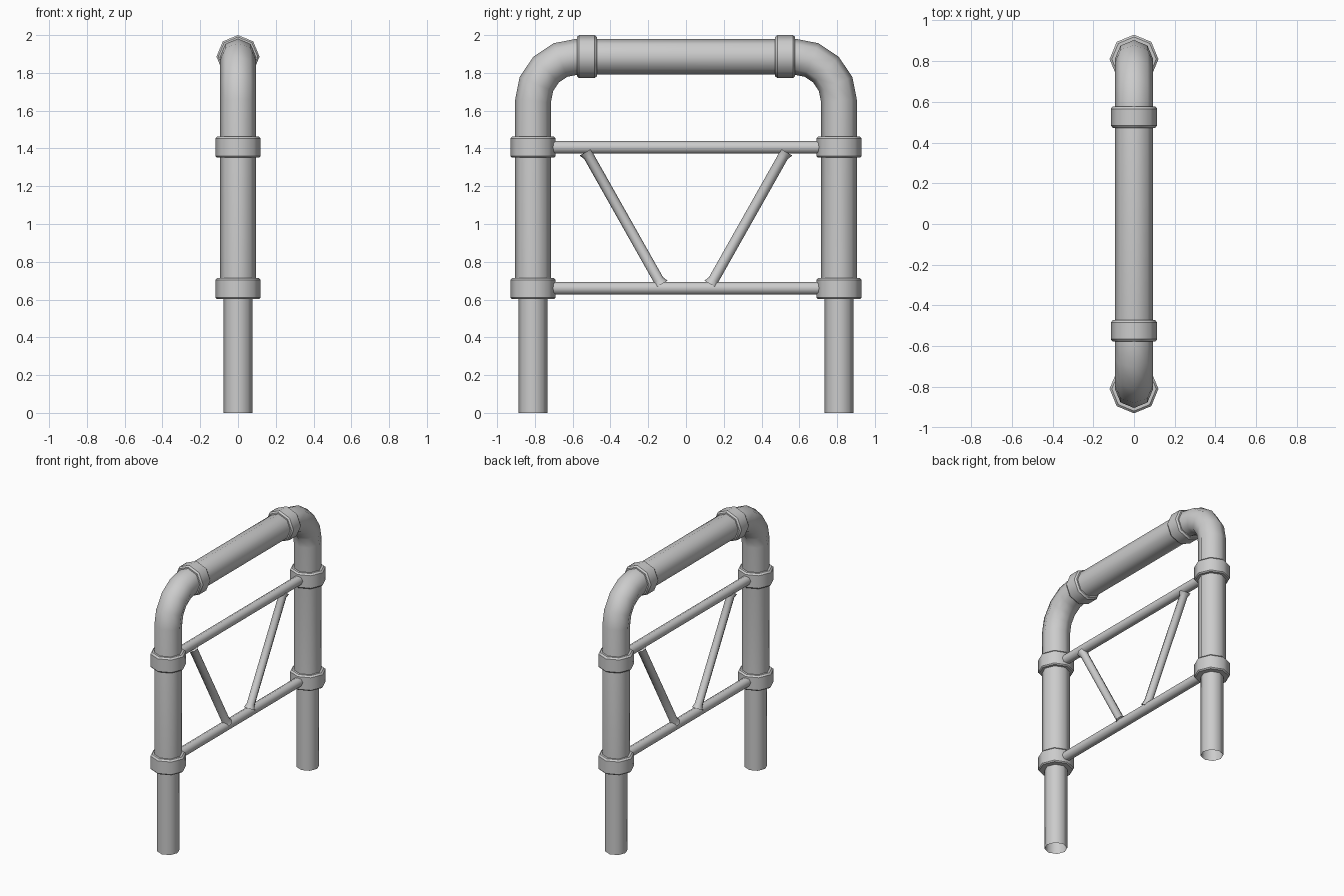
import bpy, bmesh
from math import sin, cos, pi
from mathutils import Vector

if "Cube" in bpy.data.objects:
    bpy.data.objects.remove(bpy.data.objects["Cube"])

SIDES = 8
POST_Y, RAIL_Z = 0.81, 1.886


def tube(name, path, radii, capped=False, crisp=False, mirror=False):
    """Octagonal tube swept along (y, z) points, one radius per point."""
    pts = [Vector((0, y, z)) for y, z in path]
    bm = bmesh.new()
    rings = []
    for i, p in enumerate(pts):
        before = (p - pts[i - 1]).normalized() if i else (pts[1] - p).normalized()
        after = (pts[i + 1] - p).normalized() if i < len(pts) - 1 else before
        t = (before + after).normalized()
        side = Vector((0, -t.z, t.y)) / t.dot(before)   # mitred at bends
        rings.append([bm.verts.new(p + radii[i] * (Vector((1, 0, 0)) * cos(a) + side * sin(a)))
                      for a in (2 * pi * k / SIDES for k in range(SIDES))])
    for r0, r1 in zip(rings, rings[1:]):
        for k in range(SIDES):
            n = (k + 1) % SIDES
            bm.faces.new((r0[k], r0[n], r1[n], r1[k])).smooth = True
    if capped:
        bm.faces.new(rings[0])
        bm.faces.new(rings[-1])
    if crisp:
        for r in rings:
            for k in range(SIDES):
                bm.edges.get((r[k], r[(k + 1) % SIDES])).smooth = False
    bmesh.ops.recalc_face_normals(bm, faces=bm.faces)
    me = bpy.data.meshes.new(name)
    bm.to_mesh(me)
    bm.free()
    ob = bpy.data.objects.new(name, me)
    bpy.context.collection.objects.link(ob)
    if mirror:
        m = ob.modifiers.new("Mirror", "MIRROR")
        m.use_axis = (False, True, False)
        m.use_mirror_merge = False
    return ob


# Main arch: two uprights, rounded elbows and top rail
bend = 0.235
half = [(POST_Y, 0.66)]
for i in range(5):
    a = i * pi / 8
    half.append((POST_Y - bend + bend * cos(a), RAIL_Z - bend + bend * sin(a)))
path = half + [(-y, z) for y, z in reversed(half)]
tube("main_arch", path, [0.094] * len(path))

# Narrower open-ended legs
tube("lower_legs", [(POST_Y, 0), (POST_Y, 0.66)], [0.076] * 2, mirror=True)

# Collars on uprights and top rail
for label, z in (("lower", 0.603), ("upper", 1.352)):
    tube(label + "_collars",
         [(POST_Y, z), (POST_Y, z + 0.008), (POST_Y, z + 0.1), (POST_Y, z + 0.111)],
         [0.113, 0.12, 0.12, 0.109], capped=True, crisp=True, mirror=True)
tube("top_rail_collars", [(y, RAIL_Z) for y in (0.472, 0.484, 0.566, 0.578)],
     [0.104, 0.114, 0.114, 0.104], capped=True, crisp=True, mirror=True)

# Horizontal cross bars
for label, z in (("lower", 0.66), ("upper", 1.406)):
    tube(label + "_cross_bar", [(-0.73, z), (0.73, z)], [0.034] * 2)

# Diagonal braces with flared ends
top, bottom = Vector((0.528, 1.382)), Vector((0.132, 0.68))
tube("diagonal_braces", [tuple(top.lerp(bottom, t)) for t in (0, 0.035, 0.965, 1)],
     [0.04, 0.028, 0.028, 0.04], capped=True, mirror=True)
